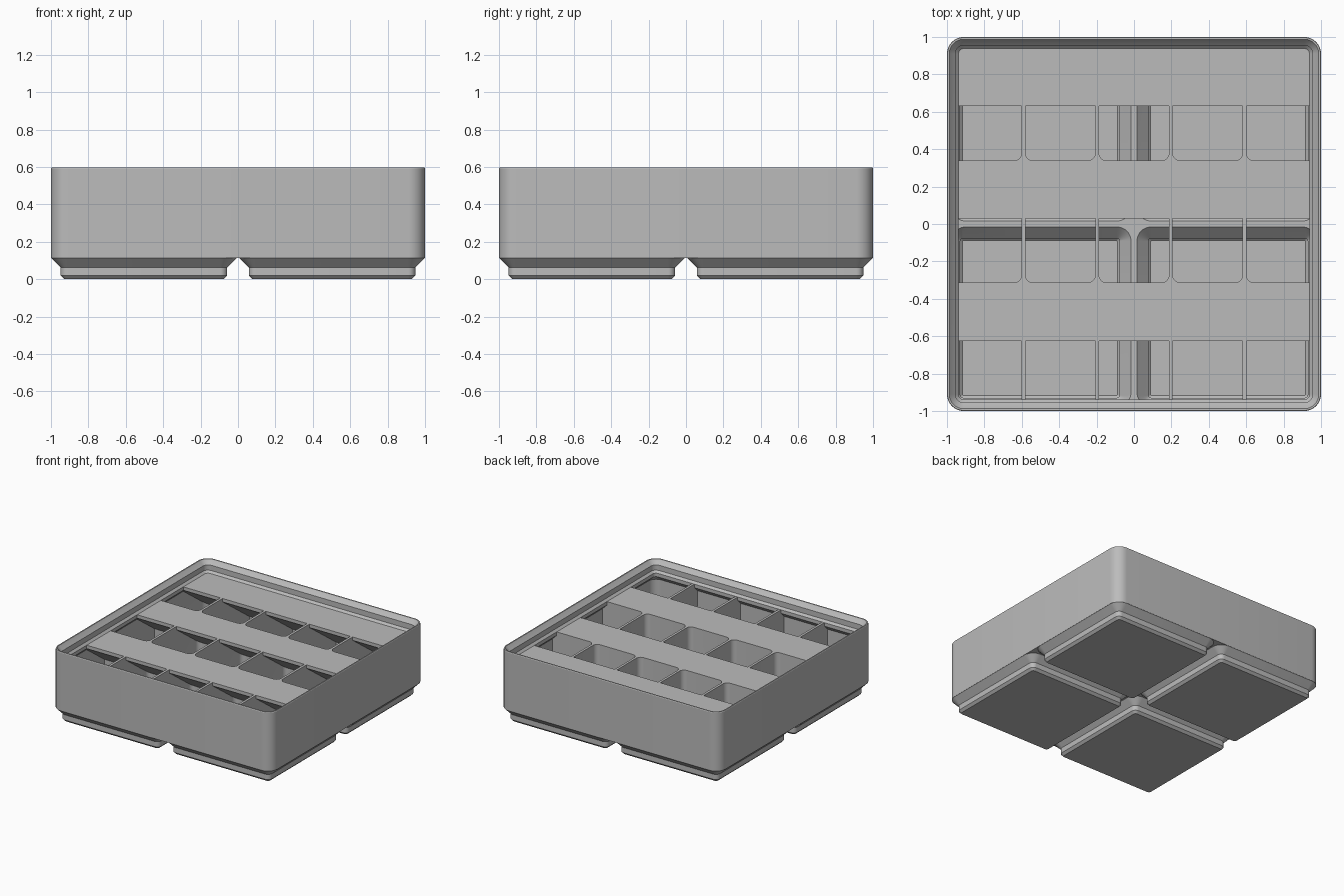
import bpy, bmesh, math

scene = bpy.context.scene
if "Cube" in bpy.data.objects:
    bpy.data.objects.remove(bpy.data.objects["Cube"], do_unlink=True)

grey = bpy.data.materials.new("plain grey")
grey.use_nodes = True
grey.diffuse_color = (0.5, 0.5, 0.5, 1)
grey.node_tree.nodes["Principled BSDF"].inputs["Base Color"].default_value = (0.5, 0.5, 0.5, 1)

ARC = 8          # segments per rounded corner
PITCH = 0.503    # foot centre distance from the axes
FLOOR_TOP = 0.503  # height of dividers and label ledges


def rounded_rect(x0, x1, y0, y1, r):
    corners = [(x1 - r, y1 - r), (x0 + r, y1 - r), (x0 + r, y0 + r), (x1 - r, y0 + r)]
    pts = []
    for q, (cx, cy) in enumerate(corners):
        for i in range(ARC + 1):
            a = math.pi / 2 * (q + i / ARC)
            pts.append((cx + r * math.cos(a), cy + r * math.sin(a)))
    return pts


def loft(bm, levels):
    """Skin a closed solid through (height, outline) levels."""
    rings = [[bm.verts.new((x, y, z)) for x, y in pts] for z, pts in levels]
    n = len(rings[0])
    for a, b in zip(rings, rings[1:]):
        for i in range(n):
            j = (i + 1) % n
            bm.faces.new((a[i], a[j], b[j], b[i]))
    bm.faces.new(rings[0][::-1])
    bm.faces.new(rings[-1])


def make(name, bm):
    bmesh.ops.recalc_face_normals(bm, faces=bm.faces[:])
    mesh = bpy.data.meshes.new(name)
    bm.to_mesh(mesh)
    bm.free()
    ob = bpy.data.objects.new(name, mesh)
    scene.collection.objects.link(ob)
    mesh.materials.append(grey)
    return ob


def boolean(target, tool, operation):
    mod = target.modifiers.new(operation, "BOOLEAN")
    mod.object = tool
    mod.operation = operation
    mod.solver = "EXACT"
    bpy.context.view_layer.objects.active = target
    bpy.ops.object.modifier_apply(modifier=mod.name)
    bpy.data.objects.remove(tool, do_unlink=True)


def square_loft(name, profile, inset):
    bm = bmesh.new()
    loft(bm, [(z, rounded_rect(-h, h, -h, h, h - inset)) for z, h in profile])
    return make(name, bm)


def four_lofts(name, profile, inset, limit):
    """One stepped block per foot; limit clamps the outward side."""
    bm = bmesh.new()
    for sx in (-1, 1):
        for sy in (-1, 1):
            levels = []
            for z, h in profile:
                lo, hi = PITCH - h, min(PITCH + h, limit)
                xs = sorted((sx * lo, sx * hi))
                ys = sorted((sy * lo, sy * hi))
                levels.append((z, rounded_rect(*xs, *ys, max(h - inset, 0.006))))
            loft(bm, levels)
    return make(name, bm)


# Outer body and its four stepped feet
body = square_loft("storage_bin", [(0.114, 1), (0.592, 1), (0.598, 0.997)], 0.91)
feet = four_lofts("feet", [(0, 0.426), (0.019, 0.445), (0.062, 0.445),
                           (0.113, 0.496), (0.13, 0.496)], 0.407, 1)
boolean(body, feet, "UNION")

# Hollow space: stacking lip, main cavity and pits inside the feet
void = square_loft("void", [(0.14, 0.977), (0.435, 0.977), (0.474, 0.938),
                            (FLOOR_TOP, 0.938), (0.52, 0.955), (0.563, 0.955),
                            (0.592, 0.984), (0.6, 0.989), (0.65, 0.989)], 0.91)
pits = four_lofts("pits", [(0.024, 0.414), (0.036, 0.426), (0.079, 0.426),
                           (0.126, 0.473), (0.14, 0.487), (0.16, 0.487)], 0.412, 0.976)
boolean(void, pits, "UNION")

# Dividers: a slab pierced by a grid of rounded compartments
x_edges = [-1.2] + [0.394 * (i - 1.5) for i in range(4)] + [1.2]
y_edges = [-1.2, -0.326, 0.326, 1.2]
bm = bmesh.new()
slab = rounded_rect(-1.1, 1.1, -1.1, 1.1, 0.02)
loft(bm, [(0.01, slab), (FLOOR_TOP, slab)])
dividers = make("dividers", bm)
bm = bmesh.new()
for x0, x1 in zip(x_edges, x_edges[1:]):
    for y0, y1 in zip(y_edges, y_edges[1:]):
        cell = rounded_rect(x0 + 0.01, x1 - 0.01, y0 + 0.013, y1 - 0.013, 0.04)
        loft(bm, [(-0.1, cell), (0.7, cell)])
boolean(dividers, make("cells", bm), "DIFFERENCE")
boolean(void, dividers, "DIFFERENCE")

# Label ledges with sloped undersides, one at the back of each row
bm = bmesh.new()
for tip, back in ((-0.625, -0.33), (0.03, 0.322), (0.63, 1.05)):
    drop = (back - tip) * math.tan(math.radians(36))
    outline = [(tip, FLOOR_TOP), (tip, 0.475), (back, 0.475 - drop), (back, FLOOR_TOP)]
    ends = [[bm.verts.new((x, y, z)) for y, z in outline] for x in (-1.05, 1.05)]
    for i in range(4):
        j = (i + 1) % 4
        bm.faces.new((ends[0][i], ends[0][j], ends[1][j], ends[1][i]))
    bm.faces.new(ends[0][::-1])
    bm.faces.new(ends[1])
boolean(void, make("label_ledges", bm), "DIFFERENCE")

# Carve the hollow out of the body
boolean(body, void, "DIFFERENCE")

bpy.ops.object.select_all(action="DESELECT")
body.select_set(True)
bpy.context.view_layer.objects.active = body
bpy.ops.object.shade_smooth_by_angle(angle=math.radians(25))
